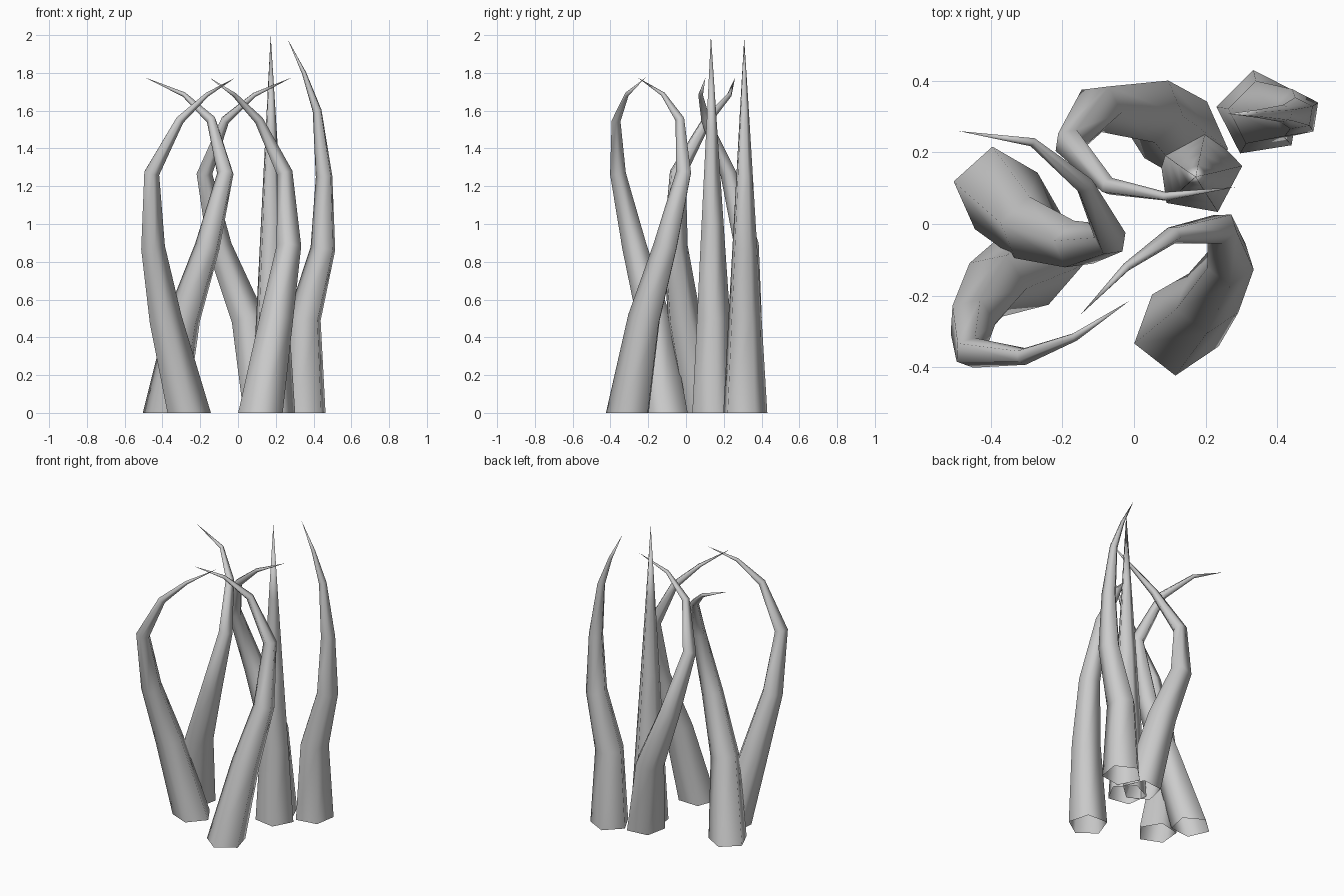
import bpy, bmesh, math
from mathutils import Vector

if "Cube" in bpy.data.objects:
    bpy.data.objects.remove(bpy.data.objects["Cube"])

SIDES = 5
BASE_RADIUS = 0.124


def tentacle(name, rot, path):
    """Five-sided tube, open at the foot, tapering along its length to a point."""
    pts = [Vector(p) for p in path]
    dist = [0.0]
    for a, b in zip(pts, pts[1:]):
        dist.append(dist[-1] + (b - a).length)
    bm = bmesh.new()
    # foot ring lies flat on the ground; later rings turn with the path
    normal = Vector((0, 0, 1))
    axes = [Vector((math.cos(a), math.sin(a), 0))
            for a in (math.radians(rot) + i * math.tau / SIDES for i in range(SIDES))]
    prev = None
    for i, p in enumerate(pts[:-1]):
        if i:
            t = ((p - pts[i - 1]).normalized() + (pts[i + 1] - p).normalized()).normalized()
            q = normal.rotation_difference(t)
            axes = [q @ a for a in axes]
            normal = t
        r = BASE_RADIUS * (1 - dist[i] / dist[-1])
        ring = [bm.verts.new(p + a * r) for a in axes]
        if prev:
            for k in range(SIDES):
                j = (k + 1) % SIDES
                bm.faces.new((prev[k], prev[j], ring[j], ring[k]))
        prev = ring
    # pointed tip
    tip = bm.verts.new(pts[-1])
    for k in range(SIDES):
        bm.faces.new((prev[k], prev[(k + 1) % SIDES], tip))
    for f in bm.faces:
        f.smooth = True
    mesh = bpy.data.meshes.new(name)
    bm.to_mesh(mesh)
    bm.free()
    bpy.context.collection.objects.link(bpy.data.objects.new(name, mesh))


# upright pair at the right rear
tentacle("tentacle_rear_right", 27, [
    (.353, .308, 0), (.355, .308, .5), (.453, .308, .87), (.458, .308, 1.25),
    (.42, .308, 1.6), (.35, .308, 1.8), (.262, .308, 1.98)])
tentacle("tentacle_straight", 8, [
    (.18, .145, 0), (.178, .142, .5), (.176, .138, 1.0), (.174, .135, 1.5), (.173, .132, 2.0)])

# four curling tentacles
tentacle("tentacle_front_right", 52, [
    (.12, -.3, 0), (.205, -.215, .5), (.27, -.105, .88), (.247, -.01, 1.27),
    (.11, -.03, 1.55), (-.02, -.12, 1.685), (-.151, -.255, 1.775)])
tentacle("tentacle_front_left", -5, [
    (-.267, -.105, 0), (-.39, -.17, .5), (-.455, -.272, .88), (-.46, -.36, 1.27),
    (-.31, -.37, 1.55), (-.165, -.315, 1.685), (-.013, -.215, 1.775)])
tentacle("tentacle_left", 24, [
    (-.383, .093, 0), (-.285, -.015, .5), (-.16, -.06, .88), (-.065, -.045, 1.27),
    (-.14, .11, 1.55), (-.285, .23, 1.685), (-.491, .26, 1.775)])
tentacle("tentacle_rear", 60, [
    (.142, .235, 0), (.05, .32, .5), (-.1, .325, .88), (-.18, .225, 1.27),
    (-.07, .105, 1.55), (.087, .077, 1.685), (.283, .103, 1.775)])
